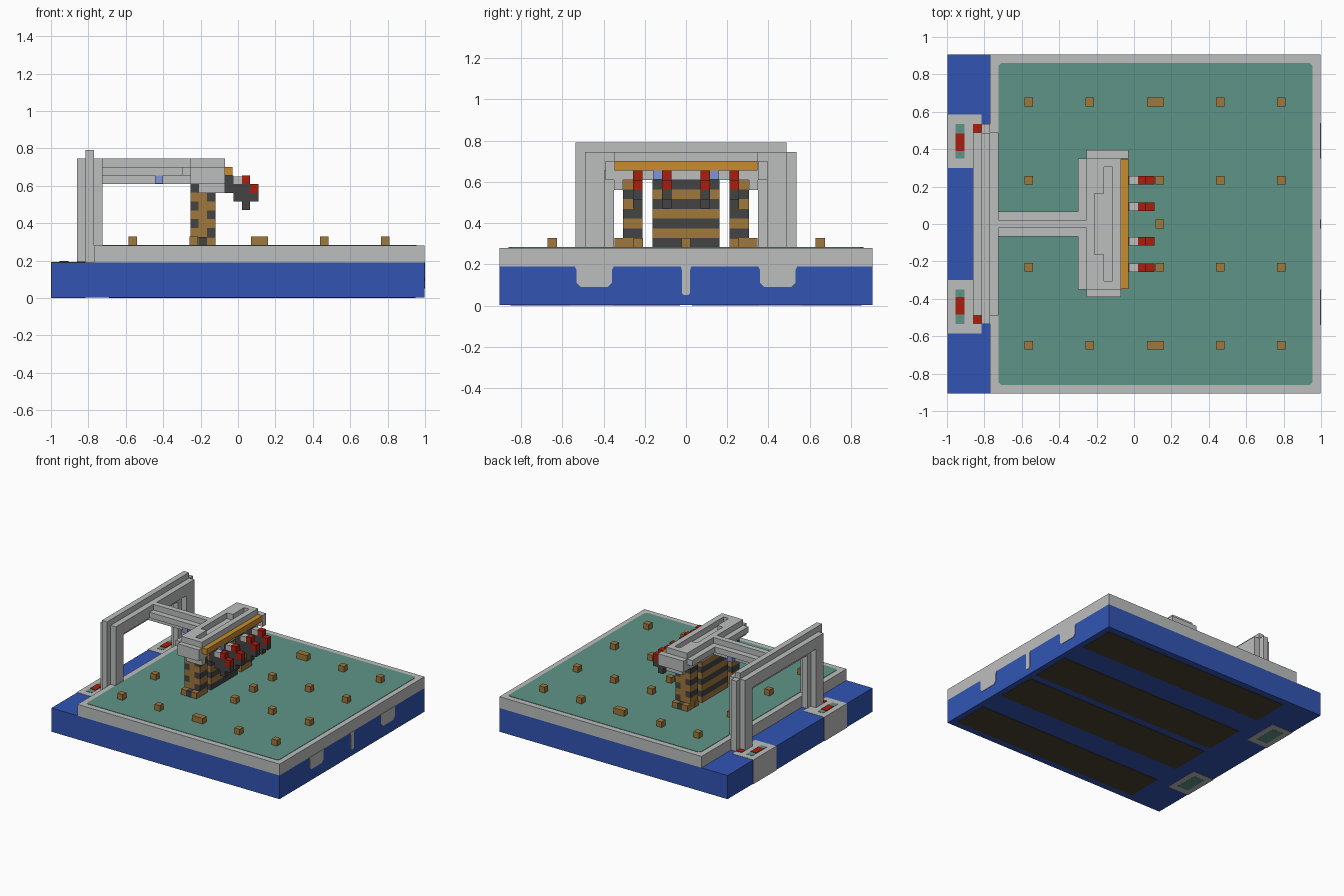
import bpy, bmesh

cube = bpy.data.objects.get("Cube")
if cube:
    bpy.data.objects.remove(cube, do_unlink=True)


def srgb(c):
    c /= 255
    return c / 12.92 if c <= 0.04045 else ((c + 0.055) / 1.055) ** 2.4


def material(name, *rgb):
    m = bpy.data.materials.new(name)
    col = [srgb(c) for c in rgb] + [1]
    m.use_nodes = True
    m.diffuse_color = col
    m.node_tree.nodes["Principled BSDF"].inputs["Base Color"].default_value = col
    return m


GREY = material("light grey", 188, 190, 189)
BLUE = material("deep blue", 50, 85, 180)
TEAL = material("teal", 95, 148, 135)
WOOD = material("wood brown", 160, 120, 60)
DARK = material("charcoal", 68, 68, 68)
RED = material("red", 170, 30, 15)
GOLD = material("gold", 200, 140, 45)
SKY = material("pale blue", 130, 150, 215)
SOIL = material("dark brown", 76, 64, 48)


def finish(name, bm, mats):
    me = bpy.data.meshes.new(name)
    bmesh.ops.recalc_face_normals(bm, faces=bm.faces)
    bm.to_mesh(me)
    bm.free()
    for m in mats:
        me.materials.append(m)
    ob = bpy.data.objects.new(name, me)
    bpy.context.collection.objects.link(ob)
    return ob


def add_box(bm, x0, x1, y0, y1, z0, z1, index=0):
    r = bmesh.ops.create_cube(bm, size=1)
    for v in r["verts"]:
        v.co.x = x1 if v.co.x > 0 else x0
        v.co.y = y1 if v.co.y > 0 else y0
        v.co.z = z1 if v.co.z > 0 else z0
        for f in v.link_faces:
            f.material_index = index


def boxes(name, mat, *spans):
    bm = bmesh.new()
    for s in spans:
        add_box(bm, *s)
    return finish(name, bm, [mat])


def sides(x0, x1, y0, y1, z0, z1):
    """A box and its mirror image across y."""
    return (x0, x1, y0, y1, z0, z1), (x0, x1, -y1, -y0, z0, z1)


# Base and tray
E = 0.003
W = 0.905
boxes("base", BLUE, (-1 + E, 1 - E, -W, W, E, 0.19))
boxes("tray", GREY, (-0.77, 1 - E, -W, W, 0.19, 0.28))
bm = bmesh.new()
add_box(bm, -0.725, 0.955, -0.86, 0.86, 0.279, 0.283)
upright = [e for e in bm.edges if abs(e.verts[0].co.z - e.verts[1].co.z) > 0.001]
bmesh.ops.bevel(bm, geom=upright, offset=0.015, segments=1, affect="EDGES")
finish("tray_floor", bm, [TEAL])
boxes("underside_panels", SOIL,
      *sides(-0.69, 0.95, 0.56, 0.85, 0, 2 * E),
      *sides(-0.69, 0.95, 0.03, 0.355, 0, 2 * E))

# Hanging tabs with clipped lower corners on the side wall
for label, yc, hw, z0, c in (("near", -0.445, 0.095, 0.09, 0.02),
                             ("middle", 0, 0.025, 0.05, 0.01),
                             ("far", 0.445, 0.095, 0.09, 0.02)):
    bm = bmesh.new()
    half = [(hw, 0.19), (hw - c / 2, 0.17), (hw - c / 2, z0 + c), (hw - 1.5 * c, z0)]
    ring = [(yc + y, z) for y, z in half] + [(yc - y, z) for y, z in reversed(half)]
    face = bm.faces.new([bm.verts.new((1 - 2 * E, y, z)) for y, z in ring])
    ext = bmesh.ops.extrude_face_region(bm, geom=[face])["geom"]
    bmesh.ops.translate(bm, vec=(2 * E, 0, 0),
                        verts=[g for g in ext if isinstance(g, bmesh.types.BMVert)])
    finish("tab_" + label, bm, [GREY])

# Foot blocks with inlays
boxes("foot_blocks", GREY, *sides(-1, -0.815, 0.3, 0.585, 0.001, 0.192))
boxes("foot_inlays", TEAL,
      *sides(-0.955, -0.905, 0.35, 0.535, 0.19, 0.194),
      *sides(-0.955, -0.86, 0.35, 0.535, 0, 0.004))
boxes("foot_marks", RED,
      *sides(-0.955, -0.905, 0.39, 0.485, 0.192, 0.197),
      *sides(-0.86, -0.815, 0.49, 0.535, 0.19, 0.196))

# Gantry arch with a cross-shaped section
boxes("gantry_legs", GREY,
      *sides(-0.815, -0.77, 0.35, 0.535, 0.19, 0.745),
      *sides(-0.86, -0.725, 0.395, 0.49, 0.19, 0.7))
boxes("gantry_beam", GREY,
      (-0.815, -0.77, -0.535, 0.487, 0.61, 0.79),
      (-0.86, -0.725, -0.49, 0.49, 0.655, 0.745))

# Arm
boxes("arm", GREY,
      (-0.77, -0.255, -0.022, 0.022, 0.61, 0.745),
      (-0.77, -0.255, -0.068, 0.068, 0.655, 0.7))
boxes("arm_lights", SKY, *sides(-0.445, -0.4, 0.022, 0.06, 0.612, 0.655))

# Head: block, stepped top slot, flanges and end brackets
boxes("head", GREY,
      (-0.255, -0.07, -0.35, 0.35, 0.61, 0.7),
      (-0.3, -0.255, -0.35, 0.35, 0.655, 0.7),
      (-0.255, -0.07, -0.39, -0.35, 0.61, 0.7),
      (-0.255, -0.03, 0.35, 0.395, 0.61, 0.7),
      *sides(-0.21, -0.07, 0.305, 0.35, 0.56, 0.61))
boxes("head_top", GREY,
      (-0.115, -0.07, -0.35, 0.35, 0.7, 0.745),
      (-0.255, -0.21, -0.305, 0.305, 0.7, 0.745),
      *sides(-0.255, -0.115, 0.305, 0.35, 0.7, 0.745),
      *sides(-0.21, -0.16, 0.163, 0.305, 0.7, 0.745))
boxes("head_strip", GOLD, (-0.07, -0.03, -0.347, 0.347, 0.655, 0.7))
boxes("head_lights", SKY, *sides(-0.07, -0.035, 0.117, 0.16, 0.612, 0.654))

# Four grippers
for n, y in enumerate((-0.233, -0.093, 0.093, 0.233), 1):
    a, b = y - 0.023, y + 0.023
    boxes(f"gripper_{n}_arm", DARK,
          (-0.07, -0.025, a, b, 0.56, 0.655),
          (-0.025, 0.065, a, b, 0.56, 0.61),
          (-0.025, 0.11, a, b, 0.515, 0.56),
          (0.022, 0.065, a, b, 0.47, 0.515))
    boxes(f"gripper_{n}_joint", GREY, (-0.025, 0.022, a, b, 0.61, 0.65))
    boxes(f"gripper_{n}_tips", RED,
          (0.022, 0.065, a, b, 0.61, 0.655),
          (0.065, 0.11, a, b, 0.56, 0.61))


# Chequered block stacks
def stack(name, y0, columns, shift):
    bm = bmesh.new()
    h = 0.33 / 7
    for i in range(3):
        for j in range(columns):
            for k in range(7):
                even = (k + shift) % 2 == 0
                if i == 1:
                    dark = k == 0
                else:
                    dark = even if i == 2 else not even and k > 0
                x, y, z = -0.255 + 0.045 * i, y0 + 0.0465 * j, 0.28 + h * k
                add_box(bm, x, x + 0.045, y, y + 0.0465, z, z + h, int(dark))
    bmesh.ops.remove_doubles(bm, verts=bm.verts, dist=0.0005)
    finish(name, bm, [WOOD, DARK])


stack("stack_front", -0.305, 2, 1)
stack("stack_middle", -0.163, 7, 0)
stack("stack_back", 0.212, 2, 1)
boxes("stack_steps", WOOD,
      *sides(-0.255, -0.21, 0.305, 0.347, 0.28, 0.327),
      *sides(-0.165, -0.12, 0.305, 0.347, 0.28, 0.327))
boxes("stack_step_centres", DARK, *sides(-0.21, -0.165, 0.305, 0.347, 0.28, 0.327))

# Loose blocks on the tray floor
spots = [(x, y, 0.023) for y in (-0.648, 0.652) for x in (-0.562, -0.237, 0.462, 0.787)]
spots += [(x, y, 0.023) for y in (-0.232, 0.233) for x in (-0.562, 0.137, 0.462, 0.787)]
spots += [(0.137, 0, 0.023), (0.115, -0.648, 0.046), (0.115, 0.652, 0.046)]
spots += [(-0.237, s * 0.233, 0.02) for s in (-1, 1)]
boxes("loose_blocks", WOOD,
      *[(x - r, x + r, y - 0.023, y + 0.023, 0.28, 0.328) for x, y, r in spots])
